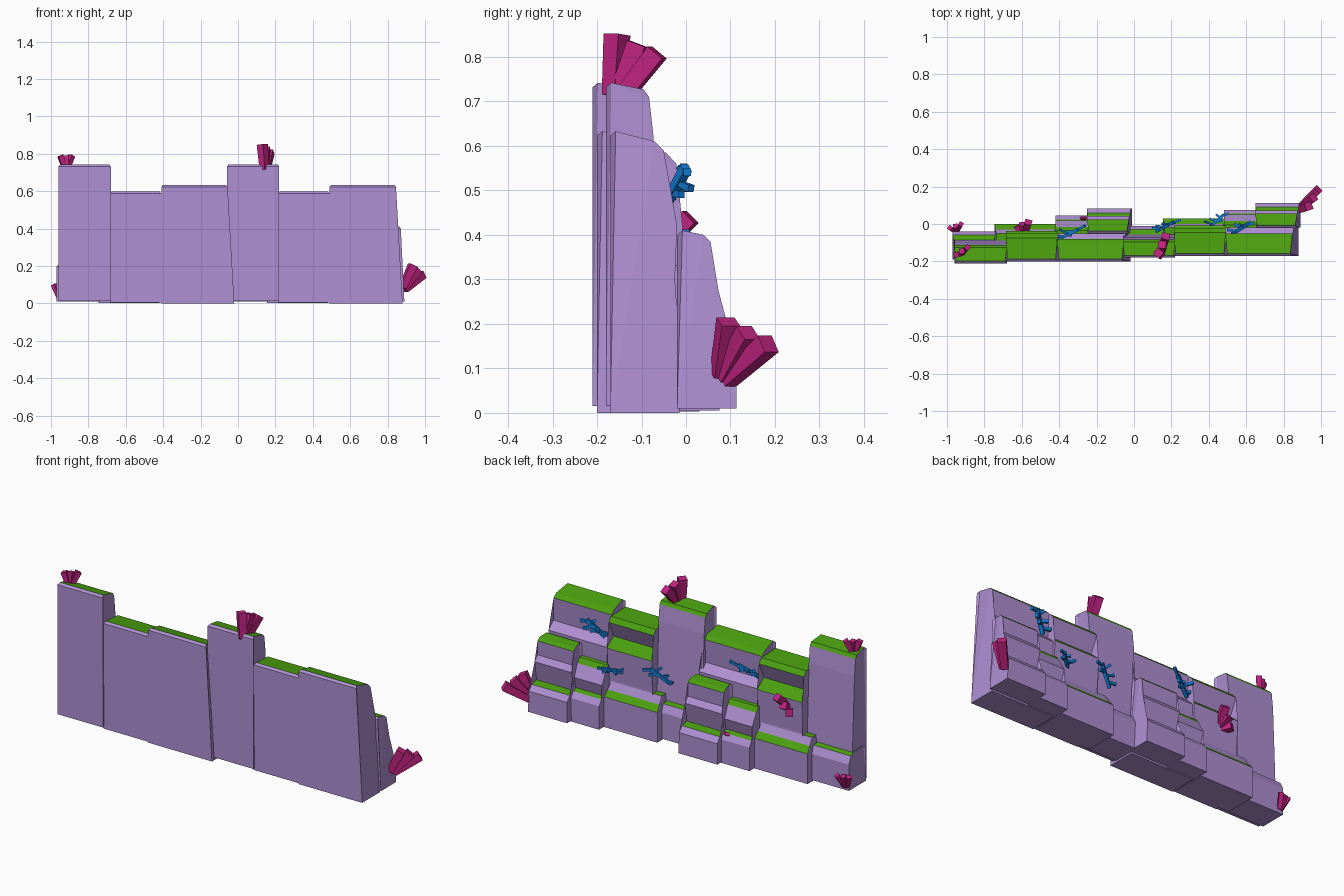
import bpy, bmesh, random
from mathutils import Vector, Matrix

if "Cube" in bpy.data.objects:
    bpy.data.objects.remove(bpy.data.objects["Cube"])

random.seed(4)


def material(name, *rgb):
    m = bpy.data.materials.new(name)
    m.diffuse_color = (*rgb, 1)
    m.use_nodes = True
    m.node_tree.nodes["Principled BSDF"].inputs["Base Color"].default_value = m.diffuse_color
    return m


ROCK = material("rock_purple", 0.43, 0.28, 0.65)
MOSS = material("moss_green", 0.07, 0.35, 0.005)
PINK = material("crystal_magenta", 0.54, 0.017, 0.22)
BLUE = material("twig_blue", 0.007, 0.22, 0.72)


def finish(bm, name, *mats):
    bmesh.ops.recalc_face_normals(bm, faces=bm.faces[:])
    me = bpy.data.meshes.new(name)
    bm.to_mesh(me)
    bm.free()
    for m in mats:
        me.materials.append(m)
    bpy.context.collection.objects.link(bpy.data.objects.new(name, me))


def rock(name, x0, x1, front, base, top, back, lean=0.0):
    """Extrude a side profile along x; back lists its (y, z) points going down."""
    profile = [(front, base), (front, top - .01), (front + .012, top)]
    profile += back + [(back[-1][0], base)]
    bm = bmesh.new()
    left, right = [], []
    for y, z in profile:
        inset = 0.008 if z == top else 0.0
        left.append(bm.verts.new((x0 + inset, y, z)))
        right.append(bm.verts.new((x1 - lean * z / top - inset, y, z)))
    n = len(profile)
    for i, (y, z) in enumerate(profile):
        j = (i + 1) % n
        f = bm.faces.new((left[i], left[j], right[j], right[i]))
        # moss grows on flat ledges and on the rounded upper edge
        run, drop = profile[j][0] - y, z - profile[j][1]
        limit = 1.7 if z > top - .04 else 0.9
        f.material_index = int(i > 1 and run > 0 and drop < limit * run)
    ends = [bm.faces.new(left), bm.faces.new(right[::-1])]
    bmesh.ops.triangulate(bm, faces=ends)
    finish(bm, name, ROCK, MOSS)


def section(side, dx, dy):
    """Three upper columns with four lower steps behind them."""
    def part(name, x0, x1, front, base, top, *back, lean=0.0):
        rock(f"{side}_{name}", x0 + dx, x1 + dx, front + dy, base, top,
             [(y + dy, z) for y, z in back], lean)

    part("tall_column", -.96, -.68, -.21, .015, .742,
         (-.125, .727), (-.113, .71), (-.103, .62), (-.085, .19))
    part("tall_column_step", -.97, -.74, -.19, .01, .205,
         (-.09, .205), (-.06, .195), (-.04, .155))
    part("notched_column", -.685, -.41, -.2, .005, .597,
         (-.075, .585), (-.052, .56), (-.092, .47), (-.038, .423), (-.05, .25))
    part("notched_column_step", -.745, -.42, -.18, .003, .24,
         (-.05, .24), (-.03, .2), (0, .17))
    part("wide_column", -.41, -.02, -.2, 0, .633,
         (-.1, .61), (-.08, .59), (-.09, .46), (-.05, .42),
         (-.055, .3), (-.09, .25), (-.045, .16), lean=.036)
    part("small_step", -.42, -.245, -.14, .005, .345,
         (-.035, .33), (-.015, .305), (.02, .24), (0, .175), (.025, .165), (.045, .135))
    part("large_step", -.25, -.01, -.05, .01, .41,
         (.01, .4), (.025, .385), (.02, .305), (.043, .275),
         (.018, .165), (.06, .155), (.083, .125), lean=.02)


# The same rock section stands twice, the right one set back a little
section("left", 0, 0)
section("right", .9, .03)


def add_prism(bm, a, b, w, flare=1.2):
    """Four-sided bar from a to b, wider at the tip."""
    d = b - a
    rot = d.to_track_quat('Z', 'Y').to_matrix().to_4x4()
    cube = bmesh.ops.create_cube(bm, size=1.0)["verts"]
    for v in cube:
        k = w * (flare if v.co.z > 0 else 1)
        v.co = Vector((v.co.x * k, v.co.y * k, (v.co.z + 0.5) * d.length))
    bmesh.ops.transform(bm, matrix=Matrix.Translation(a) @ rot, verts=cube)


def crystals(name, w, base, main, side):
    """Fan of three bars: main direction, spread along side."""
    bm = bmesh.new()
    base, main, side = Vector(base), Vector(main), Vector(side)
    for s in (-1, 0, 1):
        add_prism(bm, base + side * s * .2, base + main + side * s, w)
    finish(bm, f"crystals_{name}", PINK)


# Magenta crystal clusters
crystals("top_left", .024, (-.92, -.155, .72), (.0, .01, .07), (.03, .02, 0))
crystals("top_middle", .036, (.145, -.155, .71), (.005, .045, .12), (.02, .045, -.02))
crystals("right_end", .036, (.885, .085, .08), (.075, .055, .1), (.025, .045, -.025))
crystals("left_end", .02, (-.95, -.04, .03), (-.005, .03, .07), (.03, .01, 0))
crystals("middle_back", .032, (-.59, -.06, .36), (-.005, .06, .04), (.03, .01, .04))
crystals("small_back", .012, (-.27, .015, .15), (0, .02, .02), (.012, 0, 0))


def twig(name, w, a, b):
    """Blue stem with short side branches."""
    bm = bmesh.new()
    a, b = Vector(a), Vector(b)
    add_prism(bm, a, b, w)
    for i in range(6):
        p = a.lerp(b, 0.25 + 0.13 * i)
        s = 1 if i % 2 else -1
        d = Vector((s * random.uniform(.2, .4), random.uniform(0, .25),
                    random.uniform(-.15, .3)))
        add_prism(bm, p, p + d * (b - a).length, w * .65, 1.4)
    finish(bm, f"twig_{name}", BLUE)


# Blue twigs growing from the ledges
twig("left", .016, (-.4, -.08, .47), (-.3, -.03, .53))
twig("middle", .015, (.12, -.04, .31), (.21, .01, .39))
twig("right_low", .014, (.4, -.02, .31), (.48, .05, .335))
twig("right_high", .018, (.53, -.05, .46), (.61, 0, .55))
